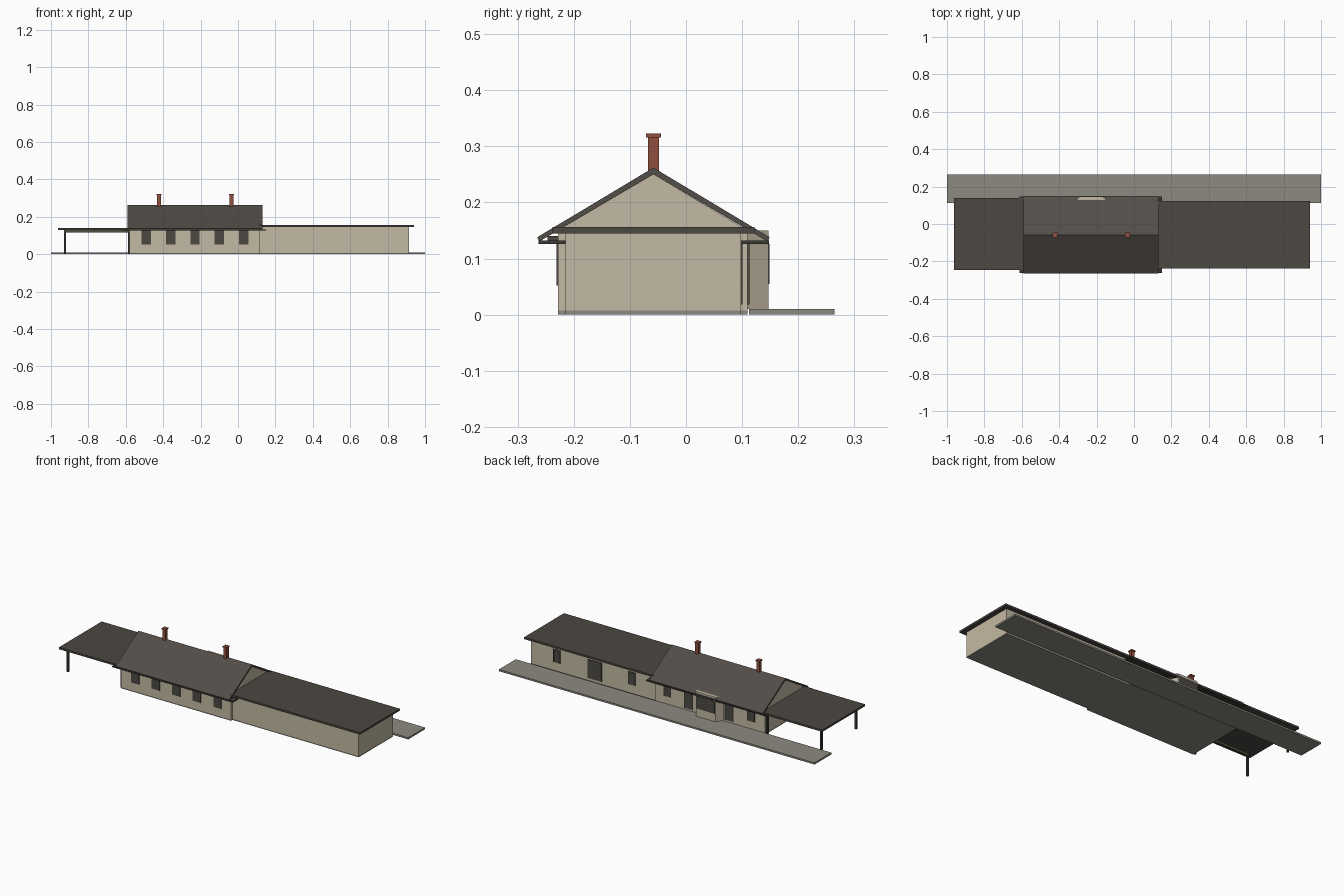
import bpy
import bmesh

cube = bpy.data.objects.get("Cube")
if cube:
    bpy.data.objects.remove(cube, do_unlink=True)


def material(name, r, g, b):
    """Flat material from 0-255 display values, stored as linear."""
    col = [((c / 255 + 0.055) / 1.055) ** 2.4 for c in (r, g, b)] + [1]
    m = bpy.data.materials.new(name)
    m.use_nodes = True
    m.diffuse_color = col
    m.node_tree.nodes["Principled BSDF"].inputs["Base Color"].default_value = col
    return m


WALL = material("beige wall", 196, 186, 163)
ROOF = material("roof shingle", 82, 77, 72)
FLAT = material("flat roof", 76, 72, 67)
DARK = material("dark opening", 76, 73, 67)
TRIM = material("dark trim", 58, 56, 53)
BRICK = material("red brick", 142, 78, 62)
STONE = material("platform concrete", 140, 138, 128)
GREEN = material("green beam", 72, 84, 62)


def extrude(name, points, depth, mat):
    """Face through the points, extruded by the depth vector."""
    bm = bmesh.new()
    face = bm.faces.new([bm.verts.new(p) for p in points])
    new = bmesh.ops.extrude_face_region(bm, geom=[face], use_keep_orig=True)
    moved = [v for v in new["geom"] if isinstance(v, bmesh.types.BMVert)]
    bmesh.ops.translate(bm, verts=moved, vec=depth)
    bmesh.ops.recalc_face_normals(bm, faces=bm.faces)
    mesh = bpy.data.meshes.new(name)
    bm.to_mesh(mesh)
    bm.free()
    mesh.materials.append(mat)
    obj = bpy.data.objects.new(name, mesh)
    bpy.context.collection.objects.link(obj)
    return obj


def box(name, x, y, z, mat):
    """Box from (low, high) ranges."""
    pts = [(x[0], y[0], z[0]), (x[1], y[0], z[0]), (x[1], y[1], z[0]), (x[0], y[1], z[0])]
    return extrude(name, pts, (0, 0, z[1] - z[0]), mat)


def along_x(name, profile, x, mat):
    """Side profile of (y, z) points swept along x."""
    return extrude(name, [(x[0], y, z) for y, z in profile], (x[1] - x[0], 0, 0), mat)


FRONT, BACK, FREIGHT_BACK, RIDGE = -0.228, 0.11, 0.098, -0.058
MAIN, FREIGHT = (-0.578, 0.115), (0.115, 0.915)

# Platform and foundations
box("platform", (-1, 1), (0.112, 0.265), (0, 0.01), STONE)
box("main_foundation", MAIN, (FRONT, BACK), (0, 0.007), STONE)
box("freight_foundation", FREIGHT, (-0.215, FREIGHT_BACK), (0, 0.007), STONE)

# Main building with gable ends
along_x("main_walls", [(FRONT, 0.007), (BACK, 0.007), (BACK, 0.15),
                       (RIDGE, 0.25), (FRONT, 0.15)], MAIN, WALL)
along_x("gable_roof", [(-0.265, 0.138), (RIDGE, 0.262), (0.149, 0.138), (0.146, 0.130),
                       (RIDGE, 0.250), (-0.262, 0.130)], (-0.59, 0.13), ROOF)
box("eave_soffit", (-0.613, 0.15), (-0.263, 0.148), (0.126, 0.132), TRIM)

# Freight wing
box("freight_walls", FREIGHT, (-0.215, FREIGHT_BACK), (0.007, 0.146), WALL)
box("freight_roof", (0.115, 0.94), (-0.238, 0.122), (0.145, 0.156), FLAT)

# Open shelter at the other end
box("shelter_roof", (-0.962, -0.578), (-0.247, 0.14), (0.129, 0.14), FLAT)
for side, y in (("front", -0.218), ("back", 0.095)):
    box(side + "_beam", (-0.93, -0.578), (y - 0.005, y + 0.005), (0.117, 0.129), GREEN)
    for place, x in (("outer", -0.925), ("inner", -0.583)):
        box(f"{side}_{place}_post", (x - 0.005, x + 0.005), (y - 0.005, y + 0.005),
            (0, 0.129), TRIM)

# Chimneys
for i, x in enumerate((-0.422, -0.035)):
    for part, r, z in (("shaft", 0.01, (0.24, 0.318)), ("cap", 0.013, (0.316, 0.323))):
        box(f"chimney_{part}_{i}", (x - r, x + r), (RIDGE - r, RIDGE + r), z, BRICK)

# Bay window with canted sides
extrude("bay", [(-0.314, BACK, 0.01), (-0.142, BACK, 0.01),
                (-0.165, 0.147, 0.01), (-0.291, 0.147, 0.01)], (0, 0, 0.14), WALL)
box("bay_window", (-0.286, -0.17), (0.146, 0.149), (0.055, 0.126), DARK)

# Front windows
for i in range(5):
    x = -0.49 + 0.13 * i
    box(f"front_window_{i}", (x - 0.025, x + 0.025), (FRONT - 0.003, FRONT + 0.002),
        (0.052, 0.126), DARK)


def rear_opening(name, x, wall, width, low):
    """Dark plate with a thin raised frame."""
    l, r = x - width / 2, x + width / 2
    box(name, (l, r), (wall - 0.002, wall + 0.002), (low, 0.126), DARK)
    for edge, xs, zs in (("left", (r - 0.005, r), (low, 0.126)),
                         ("right", (l, l + 0.005), (low, 0.126)),
                         ("top", (l, r), (0.121, 0.126))):
        box(f"{name}_frame_{edge}", xs, (wall, wall + 0.003), zs, TRIM)


# Rear windows and doors
for i, (x, wall) in enumerate(((0.75, FREIGHT_BACK), (0.274, FREIGHT_BACK),
                               (0.04, BACK), (-0.49, BACK))):
    rear_opening(f"rear_window_{i}", x, wall, 0.046, 0.052)
for i, (x, wall, width) in enumerate(((0.51, FREIGHT_BACK, 0.09), (-0.095, BACK, 0.055),
                                      (-0.352, BACK, 0.055))):
    rear_opening(f"rear_door_{i}", x, wall, width, 0.018)
